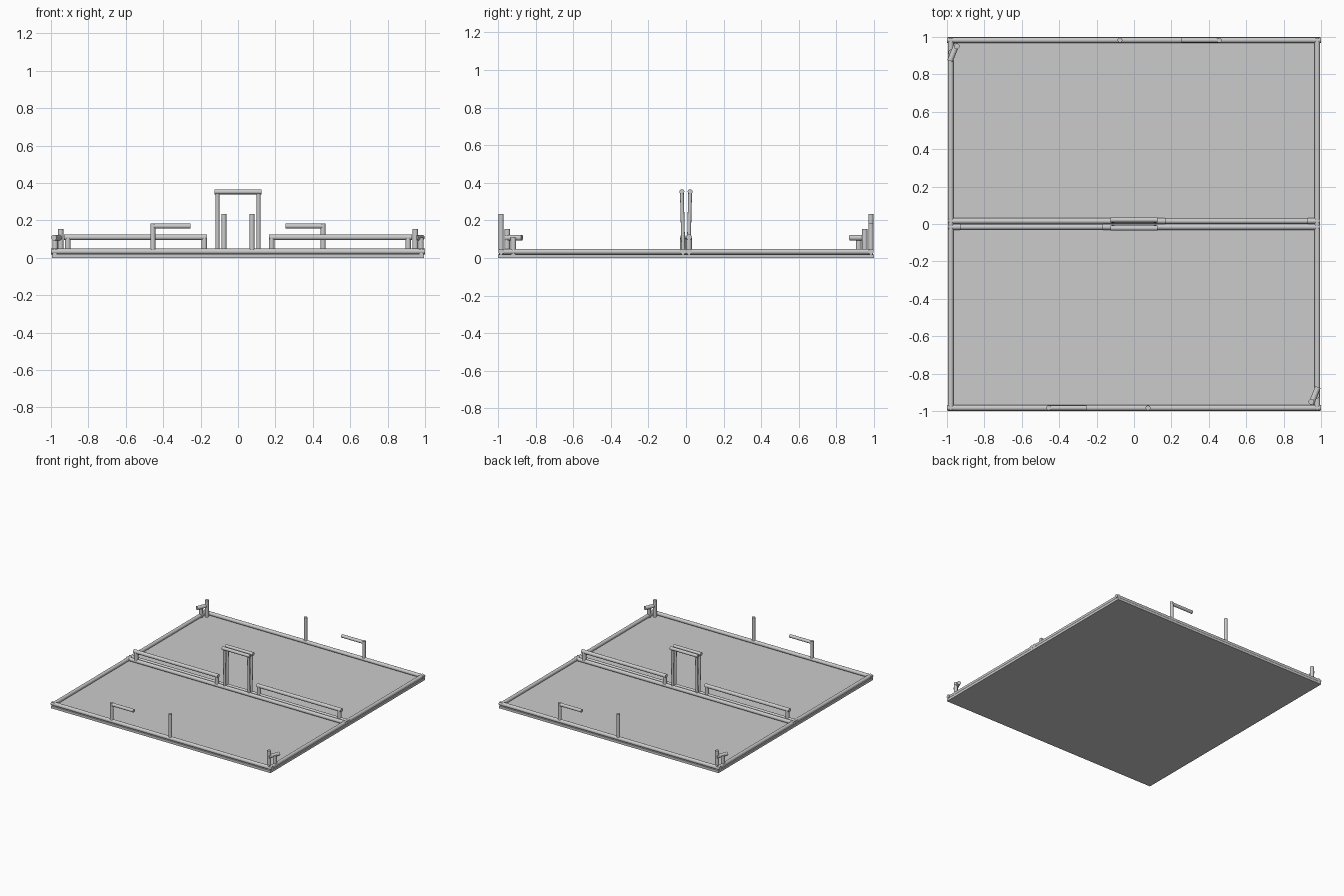
import bpy
from mathutils import Vector

if "Cube" in bpy.data.objects:
    bpy.data.objects.remove(bpy.data.objects["Cube"])

R = 0.015  # standard pipe radius


def pipe(name, a, b, r=R):
    """Capped round bar from a to b."""
    a, b = Vector(a), Vector(b)
    d = b - a
    bpy.ops.mesh.primitive_cylinder_add(vertices=24, radius=r, depth=d.length, location=(a + b) / 2)
    o = bpy.context.object
    o.name = name
    o.rotation_euler = d.to_track_quat('Z', 'Y').to_euler()
    bpy.ops.object.shade_smooth_by_angle()
    return o


# floor plate
bpy.ops.mesh.primitive_cube_add(size=1, location=(0, 0, 0.01))
floor = bpy.context.object
floor.name = "floor_plate"
floor.scale = (1.99, 2.0, 0.02)

# everything else repeats under a half turn about z
for s, tag in ((1, "front"), (-1, "back")):
    def bar(name, a, b, r=R):
        return pipe(f"{tag}_{name}", (a[0] * s, a[1] * s, a[2]), (b[0] * s, b[1] * s, b[2]), r)

    # pipe frame around this half of the field
    z = 0.034
    bar("outer_frame", (-1, -0.983, z), (1, -0.983, z))
    bar("centre_frame", (-0.995, -0.016, z), (0.995, -0.016, z))
    for x, side in ((-0.98, "left"), (0.98, "right")):
        bar(f"{side}_frame", (x, -0.995, z), (x, 0, z))

    # long low hurdle along the centre line
    bar("hurdle_rail", (-0.93, -0.016, 0.11), (-0.165, -0.016, 0.11))
    for x in (-0.91, -0.18):
        bar("hurdle_post", (x, -0.016, z), (x, -0.016, 0.11))

    # tall centre gate, leaning slightly outward
    bar("gate_top", (-0.125, -0.022, 0.353), (0.125, -0.022, 0.353), 0.013)
    for x in (-0.11, 0.11):
        bar("gate_post", (x, -0.014, z), (x, -0.022, 0.353), 0.01)

    # single post and hooked post on the outer edge
    bar("marker_post", (0.075, -0.983, z), (0.075, -0.983, 0.235), 0.013)
    bar("hook_post", (-0.455, -0.983, z), (-0.455, -0.983, 0.183), 0.013)
    bar("hook_arm", (-0.46, -0.983, 0.17), (-0.255, -0.983, 0.17), 0.013)

    # corner stand with slanted arm
    bar("corner_tall_post", (0.948, -0.95, 0.02), (0.948, -0.95, 0.155))
    bar("corner_short_post", (0.978, -0.918, 0.02), (0.978, -0.918, 0.11))
    bar("corner_arm", (0.948, -0.96, 0.108), (0.984, -0.872, 0.108))
